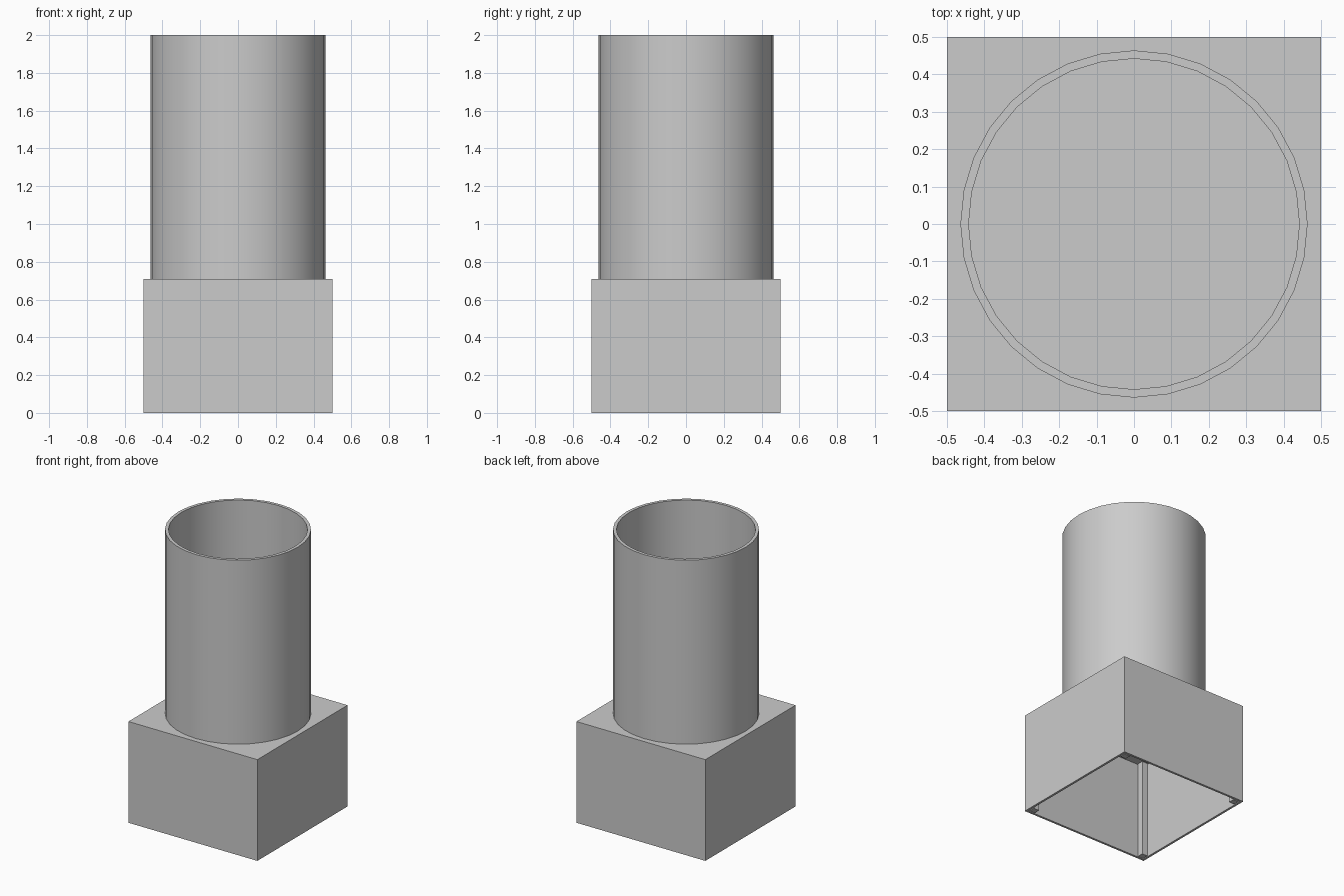
import bpy
import bmesh
from math import radians
from mathutils import Matrix

HALF, BASE_TOP, TOP = 0.5, 0.71, 2.0
WALL = 0.022
POST = 0.043
RADIUS = 0.464
SIDES = 32

cube = bpy.data.objects.get("Cube")
if cube:
    bpy.data.objects.remove(cube, do_unlink=True)

grey = bpy.data.materials.new("plain_grey")
grey.use_nodes = True
colour = (0.6, 0.6, 0.6, 1)
grey.diffuse_color = colour
grey.node_tree.nodes["Principled BSDF"].inputs["Base Color"].default_value = colour


def make_object(name, bm):
    bmesh.ops.recalc_face_normals(bm, faces=bm.faces)
    mesh = bpy.data.meshes.new(name)
    bm.to_mesh(mesh)
    bm.free()
    mesh.materials.append(grey)
    obj = bpy.data.objects.new(name, mesh)
    bpy.context.collection.objects.link(obj)
    return obj


def add_box(bm, centre, size):
    matrix = Matrix.Translation(centre) @ Matrix.Diagonal((*size, 1))
    return bmesh.ops.create_cube(bm, size=1, matrix=matrix)["verts"]


# Hollow box base, open underneath
bm = bmesh.new()
add_box(bm, (0, 0, BASE_TOP / 2), (2 * HALF, 2 * HALF, BASE_TOP))
bottom = min(bm.faces, key=lambda f: f.calc_center_median().z)
bmesh.ops.inset_region(bm, faces=[bottom], thickness=WALL)
inner = bmesh.ops.extrude_discrete_faces(bm, faces=[bottom])["faces"][0]
bmesh.ops.translate(bm, verts=inner.verts, vec=(0, 0, BASE_TOP - WALL))
make_object("base_box", bm)

# Square posts in the inside corners
offset = HALF - WALL - POST / 2
for x_side, x_name in ((-1, "right"), (1, "left")):
    for y_side, y_name in ((-1, "front"), (1, "back")):
        bm = bmesh.new()
        height = BASE_TOP - WALL
        add_box(bm, (x_side * offset, y_side * offset, height / 2),
                (POST, POST, height))
        make_object(f"corner_post_{y_name}_{x_name}", bm)

# Thin-walled round tube, open at the top
bm = bmesh.new()
profile = [(RADIUS, BASE_TOP), (RADIUS, TOP),
           (RADIUS - WALL, TOP), (RADIUS - WALL, BASE_TOP)]
verts = [bm.verts.new((r, 0, z)) for r, z in profile]
edges = [bm.edges.new(pair) for pair in zip(verts, verts[1:])]
bmesh.ops.spin(bm, geom=verts + edges, cent=(0, 0, 0), axis=(0, 0, 1),
               angle=radians(360), steps=SIDES, use_merge=True)
bmesh.ops.remove_doubles(bm, verts=bm.verts, dist=0.0001)
tube = make_object("round_tube", bm)
bpy.ops.object.select_all(action="DESELECT")
tube.select_set(True)
bpy.context.view_layer.objects.active = tube
bpy.ops.object.shade_smooth_by_angle(angle=radians(30))
